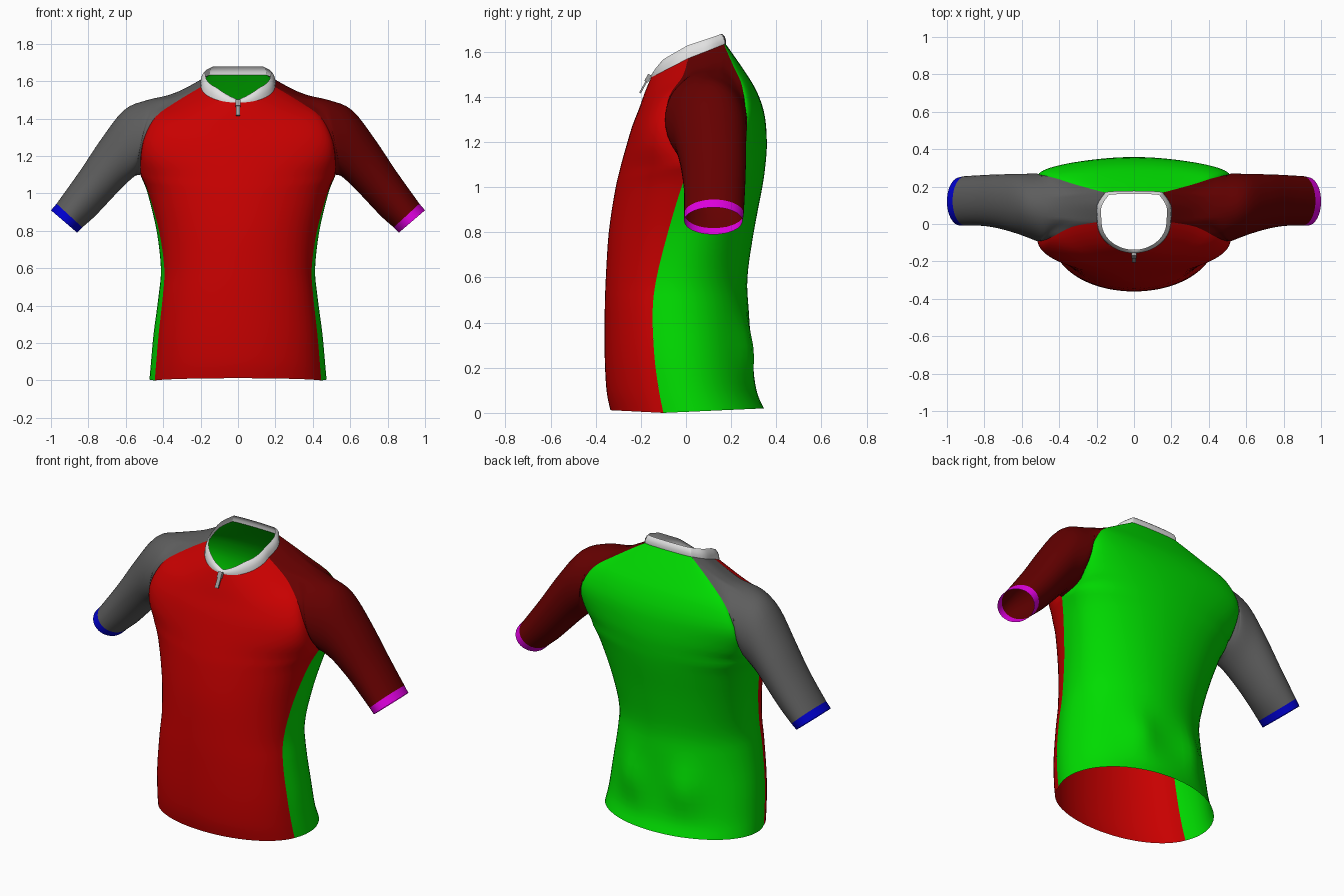
import bpy, bmesh, math
from mathutils import Vector

if "Cube" in bpy.data.objects:
    bpy.data.objects.remove(bpy.data.objects["Cube"])


def material(name, r, g, b):
    m = bpy.data.materials.new(name)
    m.use_nodes = True
    m.diffuse_color = (r, g, b, 1)
    bsdf = m.node_tree.nodes["Principled BSDF"]
    bsdf.inputs["Base Color"].default_value = (r, g, b, 1)
    bsdf.inputs["Roughness"].default_value = 0.7
    return m


RED = material("red", 0.58, 0, 0)
GREEN = material("green", 0, 0.72, 0)
MAROON = material("dark red", 0.13, 0, 0)
GREY = material("grey", 0.11, 0.11, 0.11)
MAGENTA = material("magenta", 0.74, 0, 0.74)
BLUE = material("blue", 0, 0, 0.62)
WHITE = material("white", 0.75, 0.75, 0.75)
METAL = material("zip metal", 0.35, 0.35, 0.35)


def spline(keys, sub=4):
    """Smooth curve through equally long tuples."""
    out = []
    last = len(keys) - 1
    for i in range(last):
        a, b, c, d = (keys[max(0, min(last, i + k))] for k in (-1, 0, 1, 2))
        for s in range(sub):
            t = s / sub
            out.append(tuple(q + t * ((r - p) / 2 + t * ((2 * p - 5 * q + 4 * r - w) / 2
                       + t * (3 * q - p - 3 * r + w) / 2))
                       for p, q, r, w in zip(a, b, c, d)))
    out.append(tuple(keys[-1]))
    return out


def sheet(name, rows, mat, closed=False):
    """Skin a grid of points as a smooth cloth sheet facing outward."""
    bm = bmesh.new()
    grid = [[bm.verts.new(p[:3]) for p in row] for row in rows]
    n = len(rows[0])
    for lo, hi in zip(grid, grid[1:]):
        for j in range(n if closed else n - 1):
            k = (j + 1) % n
            bm.faces.new((lo[j], lo[k], hi[k], hi[j])).smooth = True
    bm.normal_update()
    mid = sum((v.co for v in bm.verts), Vector()) / len(bm.verts)
    if sum(f.normal.dot(f.calc_center_median() - mid) for f in bm.faces) < 0:
        bmesh.ops.reverse_faces(bm, faces=bm.faces[:])
    me = bpy.data.meshes.new(name)
    bm.to_mesh(me)
    bm.free()
    me.materials.append(mat)
    ob = bpy.data.objects.new(name, me)
    bpy.context.collection.objects.link(ob)


# Side seam from hem to armpit, then the raglan seams: x, y, z, sleeve angle / pi
side = [(.445, -.10, 0, 0), (.437, -.12, .1, 0), (.424, -.14, .25, 0), (.402, -.148, .45, 0),
        (.394, -.13, .6, 0), (.422, -.08, .8, 0), (.478, -.02, 1.0, 0), (.522, .02, 1.1, .1)]
front_raglan = [side[-1], (.52, -.06, 1.2, .27), (.5, -.09, 1.3, .5), (.44, -.07, 1.41, .68),
                (.33, -.015, 1.49, .8), (.197, .01, 1.57, .9)]
back_raglan = [(.522, .02, 1.1, 2.1), (.515, .17, 1.15, 1.77), (.515, .255, 1.3, 1.47),
               (.44, .25, 1.44, 1.3), (.31, .21, 1.535, 1.19), (.155, .168, 1.632, 1.1)]
# Centre lines: y, z, roundness (below one is boxier)
front_mid = [(-.335, .012, .85), (-.352, .1, .85), (-.36, .25, .85), (-.36, .45, .85),
             (-.355, .6, .85), (-.342, .8, .85), (-.315, .98, .85), (-.295, 1.07, .85),
             (-.268, 1.17, .85), (-.238, 1.27, .9), (-.207, 1.35, 1), (-.182, 1.42, 1),
             (-.155, 1.485, 1)]
back_mid = [(.345, .02, 1), (.312, .1, 1), (.292, .25, 1), (.278, .45, 1), (.272, .6, .95),
            (.3, .8, .85), (.338, 1.0, .75), (.352, 1.1, .65), (.358, 1.2, .8),
            (.348, 1.32, 1), (.315, 1.42, 1), (.262, 1.51, 1), (.177, 1.632, 1)]
# How far the side seam sits in front of the widest point, as an angle
lead = [(a,) for a in (.35, .35, .35, .33, .3, .25, .15, .04, 0, 0, 0, 0, 0)]

side_curve = spline(side)
front_seam = spline(front_raglan)
back_seam = spline(back_raglan)


def panel_rows(seam, mid, sign, pocket=0, n=36):
    rows = []
    edges = side_curve + seam[1:]
    for e, (cy, cz, power), (a,) in zip(edges, spline(mid), spline(lead)):
        a *= sign
        row = []
        for j in range(n + 1):
            s = 2 * j / n - 1
            ang = math.pi / 2 - abs(s) * (math.pi / 2 - a)
            t = max(0, (math.sin(ang) - math.sin(a)) / (1 - math.sin(a))) ** power
            x = math.copysign(e[0] / math.cos(a) * math.cos(ang), s)
            y, z = e[1] + (cy - e[1]) * t, e[2] + (cz - e[2]) * t
            # soft swelling over the rear pockets
            y += pocket * math.exp(-((abs(x) - .18) / .09) ** 2 - ((z - .28) / .13) ** 2)
            row.append((x, y, z))
        rows.append(row)
    return rows


front_rows = panel_rows(front_seam, front_mid, 1)
back_rows = panel_rows(back_seam, back_mid, -1, pocket=.032)
sheet("front_panel", front_rows, RED)
sheet("back_panel", back_rows, GREEN)

# Sleeves: raglan loop blended into rings (top x, top z, bottom x, bottom z, y min, y max)
neck_side = spline([front_seam[-1], (.198, .1, 1.605, 1), back_seam[-1]])
loop = front_seam + neck_side[1:-1] + back_seam[:0:-1]
rings = [(.485, 1.499, .56, 1.085, -.09, .27), (.61, 1.445, .62, 1.03, -.055, .268),
         (.735, 1.285, .70, .945, -.025, .266), (.845, 1.12, .77, .872, -.01, .262),
         (.97, .945, .832, .818, -.008, .256), (1.0, .91, .86, .79, -.008, .25)]


def ring(r):
    xt, zt, xb, zb, y0, y1 = r
    pts = []
    for p in loop:
        c, s = math.cos(p[3] * math.pi), math.sin(p[3] * math.pi)
        pts.append(((xt + xb) / 2 + (xb - xt) / 2 * c,
                    (y0 + y1) / 2 - s * (y1 - y0) / 2,
                    (zt + zb) / 2 + (zb - zt) / 2 * c))
    return pts


def shoulder_dip(outer):
    """Ring between the neck and the shoulder, sagging along the top."""
    return [((p[0] + q[0]) / 2, (p[1] + q[1]) / 2,
             (p[2] + q[2]) / 2 - .02 * max(0, -math.cos(p[3] * math.pi)) ** 4)
            for p, q in zip(loop, outer)]


hoops = [ring(r) for r in rings]
hoops = [[p[:3] for p in loop], shoulder_dip(hoops[0])] + hoops
sleeve = list(zip(*[spline(strand) for strand in zip(*hoops[:-1])]))

for label, sx, cloth, trim in (("left", 1, MAROON, MAGENTA), ("right", -1, GREY, BLUE)):
    for part, rows, mat in (("sleeve", sleeve, cloth), ("cuff", hoops[-2:], trim)):
        flipped = [[(sx * x, y, z) for x, y, z in row] for row in rows]
        sheet(label + "_" + part, flipped, mat, closed=True)

# Collar standing on the neckline, dipping to a notch at the front
arc = [p[:3] for p in neck_side[1:-1]]
neckline = (front_rows[-1] + arc + back_rows[-1][::-1]
            + [(-x, y, z) for x, y, z in arc[::-1]])


def lifted(scale, rise):
    pts = []
    for x, y, z in neckline:
        notch = .35 + .95 * min(1, abs(x) / .13) if y < 0 else 1.3 - .3 * min(1, y / .15)
        pts.append((x * scale, .02 + (y - .02) * (scale + .02), z + rise * notch))
    return pts


sheet("collar", [neckline, lifted(.985, .018), lifted(.94, .036), lifted(.88, .046)],
      WHITE, closed=True)


# Zip slider and hanging pull tab
def block(name, loc, size, tilt):
    bpy.ops.mesh.primitive_cube_add(size=1, location=loc, rotation=(tilt, 0, 0))
    ob = bpy.context.object
    ob.name = name
    ob.scale = size
    ob.data.materials.append(METAL)
    bevel = ob.modifiers.new("bevel", "BEVEL")
    bevel.width = .003


block("zip_slider", (0, -.168, 1.482), (.026, .018, .035), -.5)
block("zip_pull", (0, -.188, 1.445), (.022, .008, .065), -.5)
